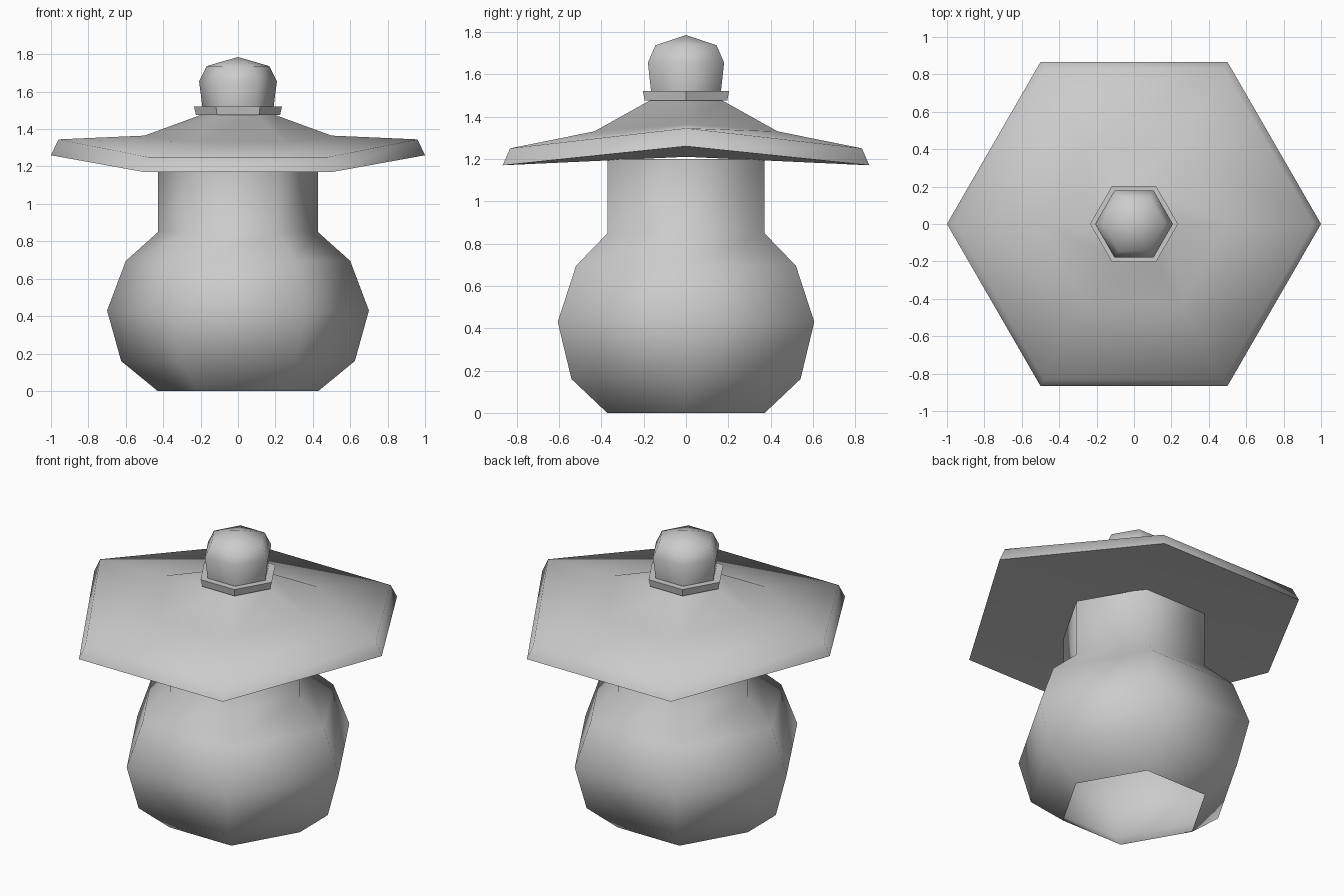
import bpy
import bmesh
from math import cos, sin, pi, radians

SIDES = 6

cube = bpy.data.objects.get("Cube")
if cube:
    bpy.data.objects.remove(cube, do_unlink=True)

stone = bpy.data.materials.new("grey stone")
stone.use_nodes = True
colour = (0.6, 0.6, 0.6, 1)
stone.diffuse_color = colour
stone.node_tree.nodes["Principled BSDF"].inputs["Base Color"].default_value = colour


def hex_lathe(name, profile, bottom=None, top=None, smooth=180):
    """Stack six-sided rings of (radius, height, lift of the two side tips).
    bottom and top are the heights of optional centre points closing the ends."""
    bm = bmesh.new()
    rings = []
    for r, z, lift in profile:
        ring = []
        for i in range(SIDES):
            a = 2 * pi * i / SIDES
            tip = lift if i % 3 == 0 else 0
            ring.append(bm.verts.new((r * cos(a), r * sin(a), z + tip)))
        rings.append(ring)
    for low, high in zip(rings, rings[1:]):
        for i in range(SIDES):
            j = (i + 1) % SIDES
            bm.faces.new((low[i], low[j], high[j], high[i]))
    for height, ring, flip in ((bottom, rings[0], True), (top, rings[-1], False)):
        if height is not None:
            centre = bm.verts.new((0, 0, height))
            for i in range(SIDES):
                a, b = ring[i], ring[(i + 1) % SIDES]
                bm.faces.new((b, a, centre) if flip else (a, b, centre))
    mesh = bpy.data.meshes.new(name)
    bm.to_mesh(mesh)
    bm.free()
    mesh.materials.append(stone)
    obj = bpy.data.objects.new(name, mesh)
    bpy.context.collection.objects.link(obj)
    bpy.ops.object.select_all(action="DESELECT")
    obj.select_set(True)
    bpy.context.view_layer.objects.active = obj
    if smooth == 180:
        bpy.ops.object.shade_smooth()
    elif smooth:
        bpy.ops.object.shade_smooth_by_angle(angle=radians(smooth))
    return obj


# Bulging body and neck, open underneath
hex_lathe("body", [(0.43, 0, 0), (0.625, 0.16, 0), (0.7, 0.43, 0),
                   (0.6, 0.695, 0), (0.427, 0.85, 0), (0.427, 1.2, 0)])

# Wide roof with its two side tips turned up
hex_lathe("roof", [(1, 1.17, 0.09), (0.96, 1.25, 0.095),
                   (0.5, 1.33, 0.035), (0.2, 1.475, 0)],
          bottom=1.21, top=1.475, smooth=61)

# Flat collar under the knob
hex_lathe("collar", [(0.225, 1.475, 0), (0.235, 1.52, 0)],
          bottom=1.475, top=1.52, smooth=0)

# Rounded knob
hex_lathe("knob", [(0.19, 1.515, 0), (0.208, 1.655, 0), (0.167, 1.737, 0)],
          top=1.785)
